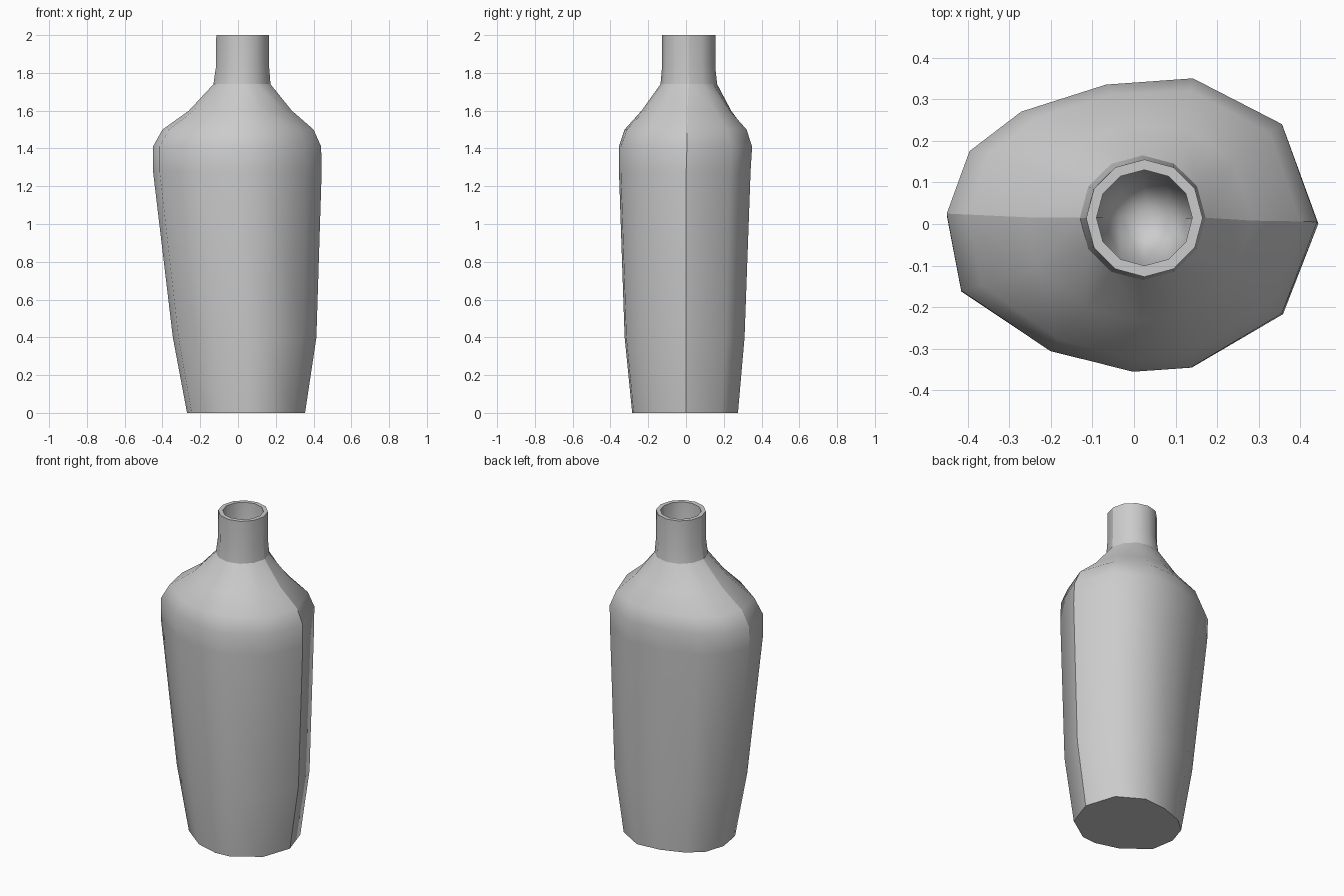
import bpy
import bmesh
from math import cos, sin, pi

cube = bpy.data.objects.get("Cube")
if cube:
    bpy.data.objects.remove(cube, do_unlink=True)

grey = bpy.data.materials.new("plain grey")
grey.use_nodes = True
grey.diffuse_color = (0.6, 0.6, 0.6, 1)
grey.node_tree.nodes["Principled BSDF"].inputs["Base Color"].default_value = (0.6, 0.6, 0.6, 1)

# Uneven twelve-sided body outline, clockwise from the right-hand corner
BODY = [(-.45, .03), (-.395, .18), (-.27, .275), (-.065, .34), (.145, .355), (.36, .245),
        (.445, .01), (.36, -.21), (.14, -.34), (0, -.35), (-.2, -.3), (-.415, -.155)]
SIDES = len(BODY)
body_unit = [((x + .0025) / .4475, (y - .0025) / .3525) for x, y in BODY]
round_unit = [(-cos(2 * pi * i / SIDES), sin(2 * pi * i / SIDES)) for i in range(SIDES)]

# Height, left and right limits, front and back limits, roundness, crisp ring
SECTIONS = [
    (0.00, -.27, .355, -.285, .275, 0, True),
    (0.40, -.345, .415, -.325, .31, 0, False),
    (1.28, -.45, .443, -.355, .342, 0, False),
    (1.41, -.45, .44, -.355, .35, 0, False),
    (1.50, -.40, .40, -.325, .325, .1, False),
    (1.60, -.26, .285, -.235, .245, .4, False),
    (1.74, -.13, .172, -.135, .165, 1, True),
    (1.83, -.117, .165, -.127, .155, 1, False),
    (2.00, -.115, .165, -.127, .155, 1, True),
    (2.00, -.09, .14, -.10, .13, 1, True),
    (1.70, -.09, .14, -.10, .13, 1, False),
    (1.45, -.09, .14, .015, .015, 1, False),
]

bm = bmesh.new()


def add_ring(z, x0, x1, y0, y1, roundness):
    ring = []
    for (bx, by), (rx, ry) in zip(body_unit, round_unit):
        ux = bx + (rx - bx) * roundness
        uy = by + (ry - by) * roundness
        ring.append(bm.verts.new(((x0 + x1) / 2 + ux * (x1 - x0) / 2,
                                  (y0 + y1) / 2 + uy * (y1 - y0) / 2, z)))
    return ring


# Loft the outer wall, rim and inside of the neck as one skin
rings = [add_ring(*s[:6]) for s in SECTIONS]
bm.faces.new(rings[0])
for low, high in zip(rings, rings[1:]):
    for i in range(SIDES):
        j = (i + 1) % SIDES
        bm.faces.new((low[i], high[i], high[j], low[j]))

for face in bm.faces:
    face.smooth = True

# Crisp side seams and rings
for k, ring in enumerate(rings):
    if SECTIONS[k][6]:
        for i in range(SIDES):
            bm.edges.get((ring[i], ring[(i + 1) % SIDES])).smooth = False
    if k:
        for i in (0, SIDES // 2):
            bm.edges.get((rings[k - 1][i], ring[i])).smooth = False

# Close the pinched bottom of the neck cavity
bmesh.ops.remove_doubles(bm, verts=rings[-1], dist=.0005)
bmesh.ops.recalc_face_normals(bm, faces=bm.faces[:])

mesh = bpy.data.meshes.new("bottle")
bm.to_mesh(mesh)
bm.free()
mesh.materials.append(grey)
bottle = bpy.data.objects.new("bottle", mesh)
bpy.context.collection.objects.link(bottle)
